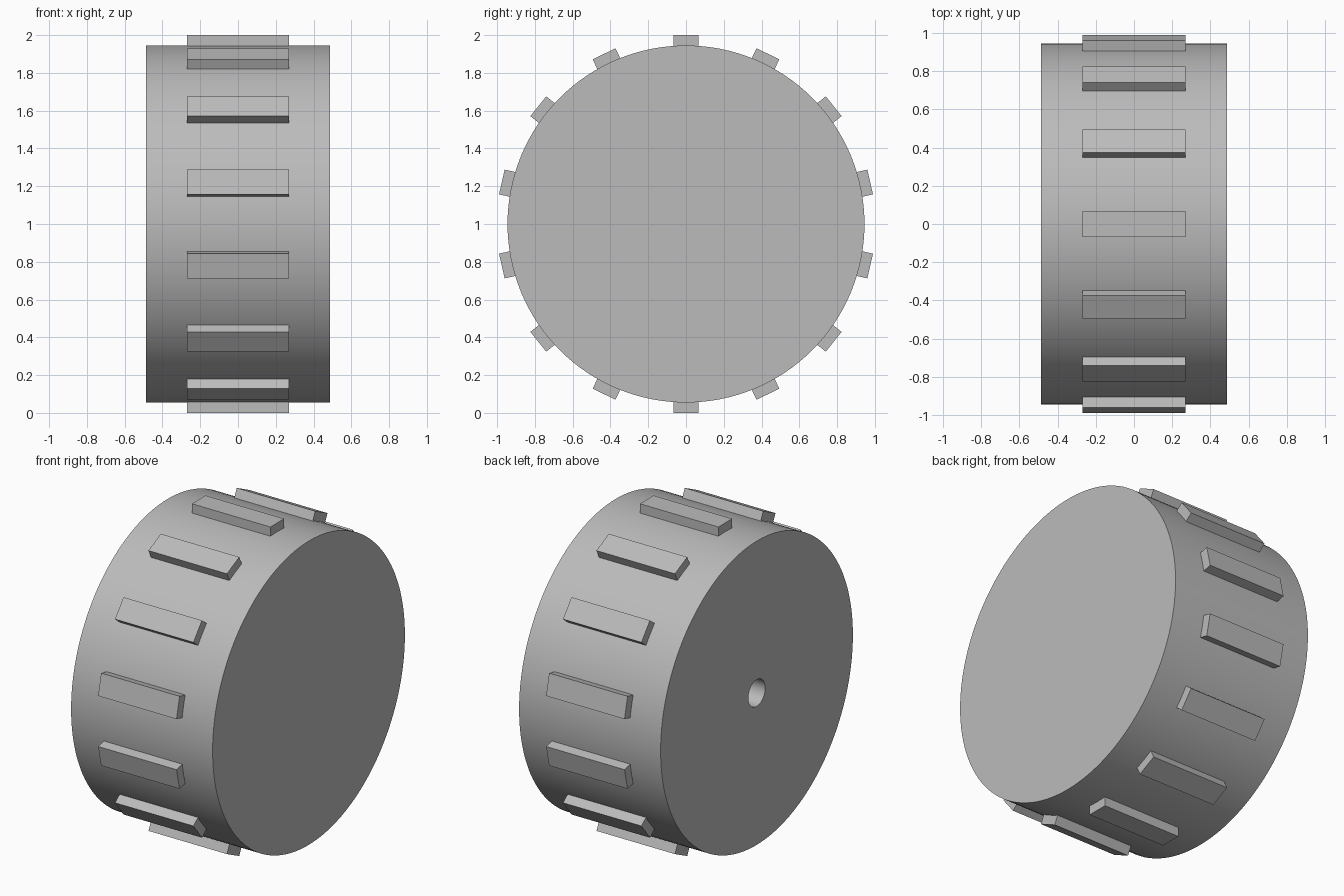
import bpy, bmesh
from math import pi, radians
from mathutils import Matrix, Vector

cube = bpy.data.objects.get("Cube")
if cube:
    bpy.data.objects.remove(cube, do_unlink=True)

RADIUS, HALF_WIDTH, RIBS = 0.945, 0.487, 14
CENTRE = Vector((0, 0, 1))

grey = bpy.data.materials.new("plain grey")
grey.use_nodes = True
colour = (0.5, 0.5, 0.5, 1)
grey.diffuse_color = colour
grey.node_tree.nodes["Principled BSDF"].inputs["Base Color"].default_value = colour


def add_object(name, bm):
    bmesh.ops.recalc_face_normals(bm, faces=bm.faces)
    mesh = bpy.data.meshes.new(name)
    bm.to_mesh(mesh)
    bm.free()
    mesh.materials.append(grey)
    obj = bpy.data.objects.new(name, mesh)
    obj.location = CENTRE
    bpy.context.collection.objects.link(obj)
    return obj


# Drum: a turned profile (x, radius) with a blind shaft hole in the -x face
profile = [(HALF_WIDTH, 0), (HALF_WIDTH, RADIUS), (-HALF_WIDTH, RADIUS),
           (-HALF_WIDTH, 0.083), (0.2, 0.083), (0.2, 0)]
bm = bmesh.new()
verts = [bm.verts.new((x, 0, r)) for x, r in profile]
edges = [bm.edges.new(pair) for pair in zip(verts, verts[1:])]
bmesh.ops.spin(bm, geom=verts + edges, cent=(0, 0, 0), axis=(1, 0, 0),
               angle=2 * pi, steps=128)
bmesh.ops.remove_doubles(bm, verts=bm.verts, dist=0.0001)
drum = add_object("drum", bm)
bpy.context.view_layer.objects.active = drum
drum.select_set(True)
bpy.ops.object.shade_smooth_by_angle(angle=radians(30))
drum.select_set(False)

# Grip ribs: flat blocks sunk slightly into the rim, evenly spaced
for i in range(RIBS):
    bm = bmesh.new()
    bmesh.ops.create_cube(bm, size=1)
    bmesh.ops.scale(bm, vec=(0.54, 0.134, 0.07), verts=bm.verts)
    bmesh.ops.translate(bm, vec=(0, 0, 0.965), verts=bm.verts)
    bmesh.ops.rotate(bm, cent=(0, 0, 0), verts=bm.verts,
                     matrix=Matrix.Rotation(2 * pi * i / RIBS, 3, "X"))
    add_object(f"grip_rib_{i + 1}", bm)
